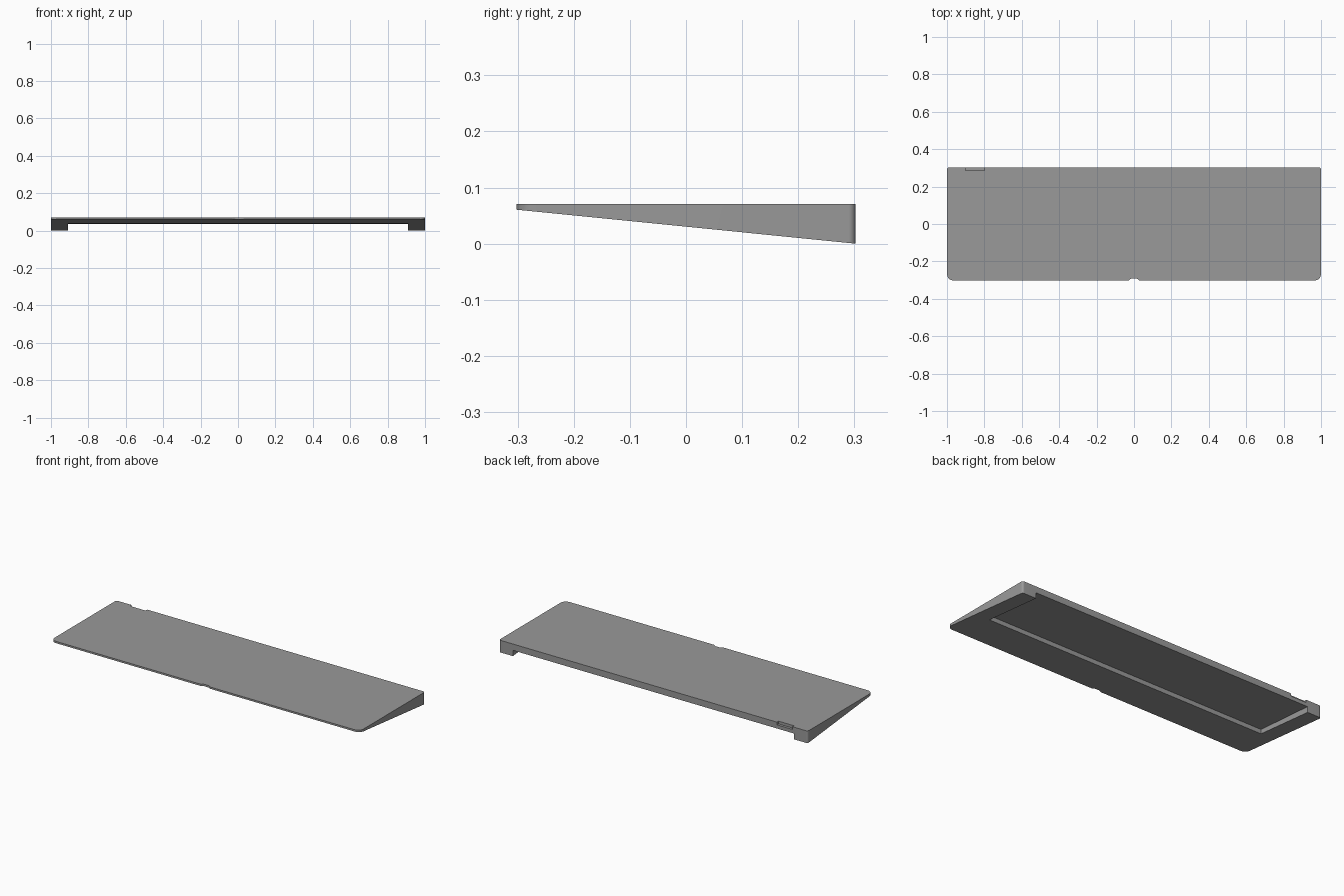
import bpy, bmesh, math

if "Cube" in bpy.data.objects:
    bpy.data.objects.remove(bpy.data.objects["Cube"])

W, D, H = 1.0, 0.302, 0.071      # half width, half depth, height
FRONT_Z = 0.0605                 # underside height at the front edge

grey = bpy.data.materials.new("mid_grey")
grey.diffuse_color = (0.32, 0.32, 0.32, 1)
grey.use_nodes = True
grey.node_tree.nodes["Principled BSDF"].inputs["Base Color"].default_value = grey.diffuse_color


def prism(name, pts, axis, lo, hi):
    """Extrude a 2D outline: axis 'z' uses (x, y) points, axis 'x' uses (y, z)."""
    def place(p, t):
        return (p[0], p[1], t) if axis == 'z' else (t, p[0], p[1])
    bm = bmesh.new()
    a = [bm.verts.new(place(p, lo)) for p in pts]
    b = [bm.verts.new(place(p, hi)) for p in pts]
    bm.faces.new(a[::-1])
    bm.faces.new(b)
    n = len(pts)
    for i in range(n):
        j = (i + 1) % n
        bm.faces.new((a[i], a[j], b[j], b[i]))
    bmesh.ops.recalc_face_normals(bm, faces=bm.faces)
    me = bpy.data.meshes.new(name)
    bm.to_mesh(me)
    bm.free()
    me.materials.append(grey)
    ob = bpy.data.objects.new(name, me)
    bpy.context.collection.objects.link(ob)
    return ob


def arc(cx, cy, r, start, steps=8):
    """Quarter turn, counter-clockwise from the start angle in degrees."""
    return [(cx + r * math.cos(math.radians(start + 90 * i / steps)),
             cy + r * math.sin(math.radians(start + 90 * i / steps)))
            for i in range(steps + 1)]


# Plan outline: rounded corners and a small finger notch in the front edge
RF, RB = 0.035, 0.012
half_notch = [(0.032, -D), (0.025, -D + 0.002), (0.019, -D + 0.008), (0.013, -D + 0.01)]
outline = [(-x, y) for x, y in half_notch] + half_notch[::-1]
outline += arc(W - RF, -D + RF, RF, 270) + arc(W - RB, D - RB, RB, 0)
outline += arc(-W + RB, D - RB, RB, 90) + arc(-W + RF, -D + RF, RF, 180)
body = prism("wedge_body", outline, 'z', 0, H)

# Slope the underside down toward the back
for v in body.data.vertices:
    if v.co.z < H / 2:
        v.co.z = FRONT_Z * (D - v.co.y) / (2 * D)

# Recess under the body, open at the back, leaving a leg at each side
recess = prism("recess_cutter",
               [(-0.07, -0.05), (0.402, -0.05), (0.402, 0.026), (-0.07, 0.063)],
               'x', -0.91, 0.91)
# Shallow slot in the top of the back edge
slot = prism("slot_cutter",
             [(D - 0.015, 0.055), (D + 0.05, 0.055), (D + 0.05, 0.1), (D - 0.015, 0.1)],
             'x', -0.9, -0.8)

bpy.context.view_layer.objects.active = body
for cutter in (recess, slot):
    cutter.hide_render = True
    mod = body.modifiers.new(cutter.name, 'BOOLEAN')
    mod.operation = 'DIFFERENCE'
    mod.solver = 'EXACT'
    mod.object = cutter
    bpy.ops.object.modifier_apply(modifier=mod.name)
    bpy.data.objects.remove(cutter)

bpy.ops.object.select_all(action='DESELECT')
body.select_set(True)
bpy.ops.object.shade_smooth_by_angle(angle=math.radians(30))
